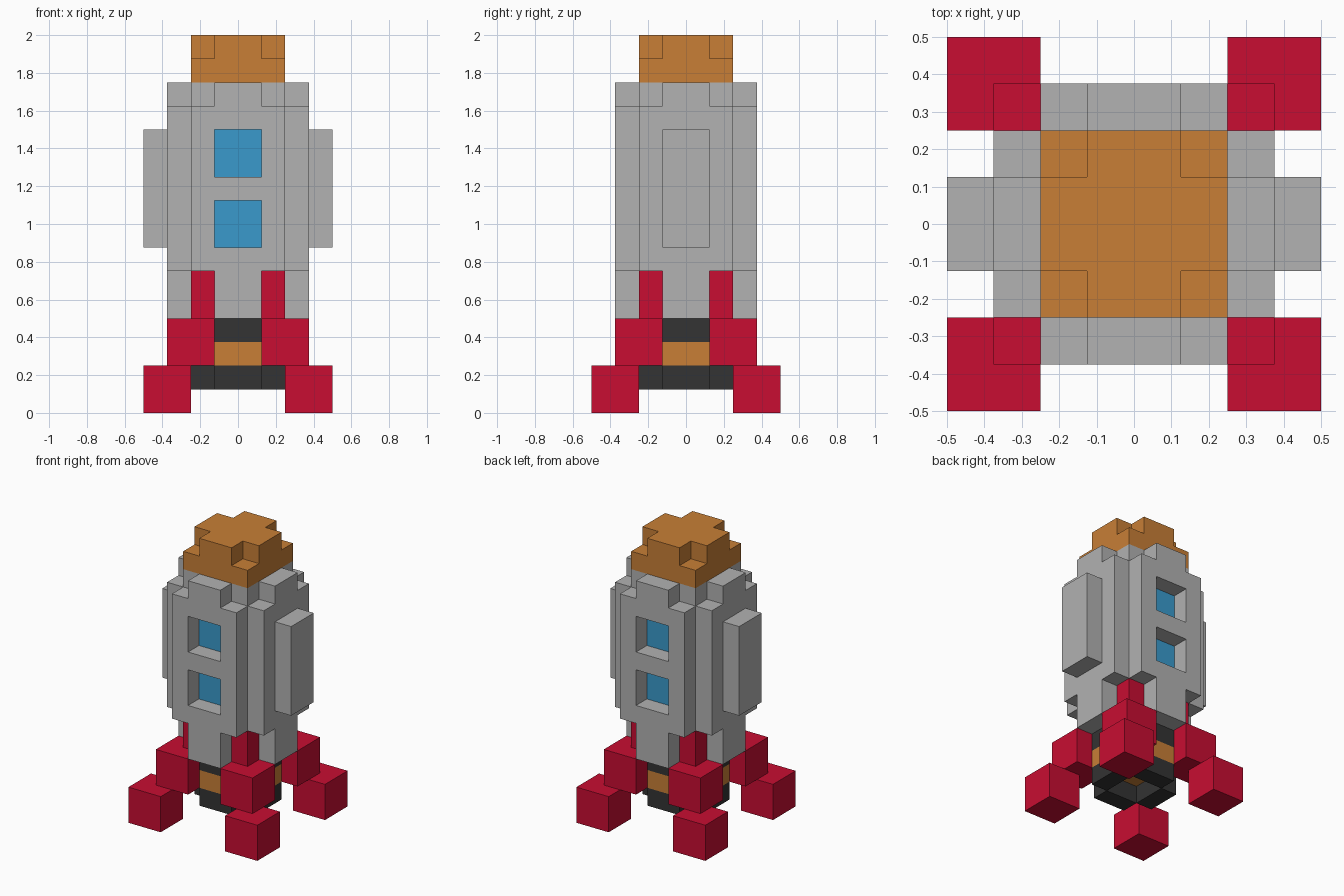
import bpy, bmesh

if "Cube" in bpy.data.objects:
    bpy.data.objects.remove(bpy.data.objects["Cube"])

U = 0.125  # one block


def material(name, rgb):
    m = bpy.data.materials.new(name)
    m.diffuse_color = (*rgb, 1)
    m.use_nodes = True
    m.node_tree.nodes["Principled BSDF"].inputs["Base Color"].default_value = m.diffuse_color
    return m


GREY = material("hull grey", (0.445, 0.445, 0.445))
ORANGE = material("orange", (0.578, 0.212, 0.037))
RED = material("red", (0.578, 0.004, 0.032))
BLUE = material("window blue", (0.042, 0.323, 0.604))
BLACK = material("engine black", (0.033, 0.033, 0.033))


def prism(name, outline, z0, z1, mat):
    """Extrude a counter-clockwise xy outline (in blocks) from z0 to z1."""
    bm = bmesh.new()
    face = bm.faces.new([bm.verts.new((x * U, y * U, z0 * U)) for x, y in outline])
    top = bmesh.ops.extrude_face_region(bm, geom=[face], use_keep_orig=True)["geom"]
    bmesh.ops.translate(bm, vec=(0, 0, (z1 - z0) * U),
                        verts=[g for g in top if isinstance(g, bmesh.types.BMVert)])
    bmesh.ops.recalc_face_normals(bm, faces=bm.faces)
    mesh = bpy.data.meshes.new(name)
    bm.to_mesh(mesh)
    bm.free()
    mesh.materials.append(mat)
    ob = bpy.data.objects.new(name, mesh)
    bpy.context.collection.objects.link(ob)
    return ob


def box(name, x0, x1, y0, y1, z0, z1, mat):
    x0, x1 = sorted((x0, x1))
    y0, y1 = sorted((y0, y1))
    return prism(name, [(x0, y0), (x1, y0), (x1, y1), (x0, y1)], z0, z1, mat)


def four_way(corner):
    """Repeat the corner points of one quadrant around the centre."""
    out = []
    for _ in range(4):
        out += corner
        corner = [(-y, x) for x, y in corner]
    return out


def plus(r, a):
    return four_way([(r, a), (a, a), (a, r)])


# Hull: narrow skirt, wide middle, stepped shoulder
prism("hull_skirt", plus(3, 1), 4, 6, GREY)
hull = prism("hull", four_way([(3, 2), (2, 2), (2, 3)]), 6, 13, GREY)
prism("hull_shoulder", four_way([(3, 1), (2, 1), (2, 2), (1, 2), (1, 3)]), 13, 14, GREY)

# Recessed windows, front and back
for side, s in (("front", -1), ("back", 1)):
    for level, z in (("lower", 7), ("upper", 10)):
        cutter = box("window_cutter", -1, 1, s * 2, s * 4, z, z + 2, GREY)
        cutter.hide_render = True
        mod = hull.modifiers.new("window_cut", "BOOLEAN")
        mod.operation = "DIFFERENCE"
        mod.solver = "EXACT"
        mod.object = cutter
        bpy.context.view_layer.objects.active = hull
        bpy.ops.object.modifier_apply(modifier=mod.name)
        bpy.data.objects.remove(cutter)
        box(f"{side}_{level}_window", -1, 1, s * 2, s * 2.04, z, z + 2, BLUE)

# Side pods
for side, s in (("left", -1), ("right", 1)):
    box(f"{side}_side_pod", s * 3, s * 4, -1, 1, 7, 12, GREY)

# Nose cap
prism("nose_base", four_way([(2, 2)]), 14, 15, ORANGE)
prism("nose_tip", plus(2, 1), 15, 16, ORANGE)

# Engine: black collar, orange band, hollow black nozzle ring
prism("engine_collar", plus(2, 1), 3, 4, BLACK)
prism("engine_band", plus(2, 1), 2, 3, ORANGE)
for side, s in (("left", -1), ("right", 1)):
    box(f"{side}_nozzle_bar", s, s * 2, -1, 1, 1, 2, BLACK)
for side, s in (("front", -1), ("back", 1)):
    box(f"{side}_nozzle_bar", -1, 1, s, s * 2, 1, 2, BLACK)

# Four stepped legs
for fb, sy in (("front", -1), ("back", 1)):
    for lr, sx in (("left", -1), ("right", 1)):
        for part, a, b, z0, z1 in (("foot", 2, 4, 0, 2), ("leg", 1, 3, 2, 4),
                                   ("leg_top", 1, 2, 4, 6)):
            box(f"{fb}_{lr}_{part}", sx * a, sx * b, sy * a, sy * b, z0, z1, RED)
